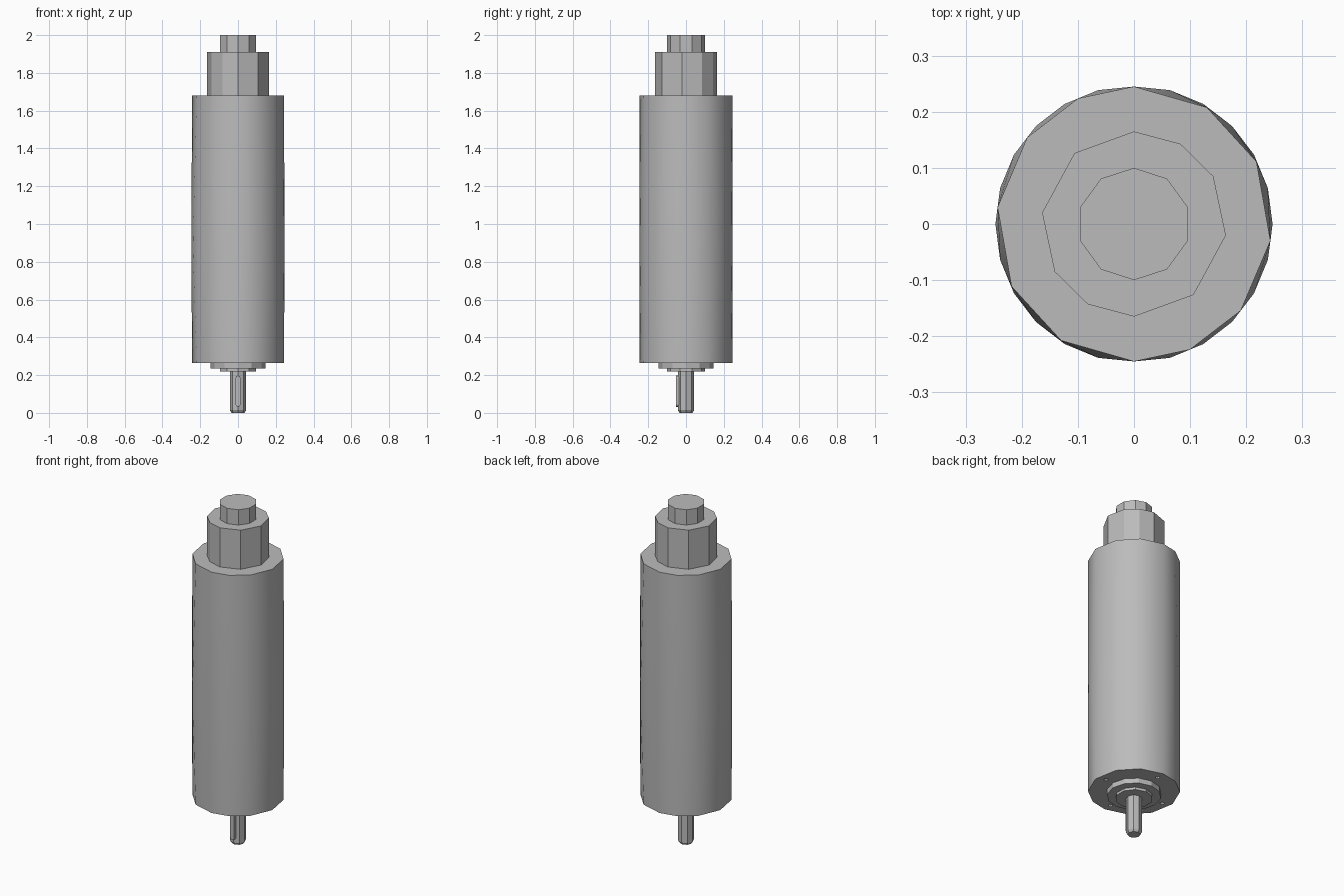
import bpy, bmesh
from math import radians, sin, cos, pi

if "Cube" in bpy.data.objects:
    bpy.data.objects.remove(bpy.data.objects["Cube"], do_unlink=True)

steel = bpy.data.materials.new("grey steel")
steel.use_nodes = True
steel.diffuse_color = (0.5, 0.5, 0.5, 1)
steel.node_tree.nodes["Principled BSDF"].inputs["Base Color"].default_value = (0.5, 0.5, 0.5, 1)


def ring(radius, z, angles):
    return [(radius * cos(radians(a)), radius * sin(radians(a)), z) for a in angles]


def even(count, start=90):
    return [start + 360 * i / count for i in range(count)]


def turned(half):
    """Complete a half list of corner angles by half a turn."""
    return half + [a - 180 for a in half]


def hull(name, points, smooth=None):
    """Convex solid through rings of points."""
    bm = bmesh.new()
    for p in points:
        bm.verts.new(p)
    bmesh.ops.convex_hull(bm, input=bm.verts[:])
    bmesh.ops.dissolve_limit(bm, angle_limit=radians(0.5), verts=bm.verts[:], edges=bm.edges[:])
    bmesh.ops.recalc_face_normals(bm, faces=bm.faces[:])
    mesh = bpy.data.meshes.new(name)
    bm.to_mesh(mesh)
    bm.free()
    mesh.materials.append(steel)
    obj = bpy.data.objects.new(name, mesh)
    bpy.context.collection.objects.link(obj)
    if smooth:
        bpy.ops.object.select_all(action="DESELECT")
        obj.select_set(True)
        bpy.context.view_layer.objects.active = obj
        bpy.ops.object.shade_smooth_by_angle(angle=radians(smooth))
    return obj


def prism(name, radius, low, high, angles):
    return hull(name, ring(radius, low, angles) + ring(radius, high, angles))


# Main housing: coarse ends with a finer ring at mid height
ends = turned([90, 58, 27, -7, -39, -66])
body = hull("housing", ring(0.245, 0.265, ends) + ring(0.247, 0.87, even(24))
            + ring(0.245, 1.68, ends), smooth=35)

# Four screw holes in the lower face
for i in range(4):
    hole = prism("screw_hole_cutter", 0.012, 0.2, 0.31, even(8))
    hole.location = (0.195 * cos(i * pi / 2), 0.195 * sin(i * pi / 2), 0)
    hole.hide_render = True
    hole.hide_set(True)
    cut = body.modifiers.new("screw_hole", "BOOLEAN")
    cut.operation = "DIFFERENCE"
    cut.object = hole

# Stepped top
prism("collar", 0.165, 1.68, 1.91, turned([90, 60, 31, -7, -50]))
prism("top_cap", 0.1, 1.91, 2.0, even(10))

# Lower flange and shoulder
prism("flange", 0.145, 0.235, 0.265, even(12))
prism("shoulder", 0.1, 0.22, 0.235, even(10))

# Drive shaft with a chamfered tip
hull("shaft", ring(0.034, 0, even(8)) + ring(0.043, 0.014, even(8))
     + ring(0.043, 0.22, even(8)))

# Round-ended key on the front of the shaft
key = []
for y in (-0.054, -0.02):
    for centre, side in ((0.045, -1), (0.185, 1)):
        for a in range(0, 181, 45):
            key.append((0.013 * cos(radians(a)), y, centre + side * 0.013 * sin(radians(a))))
hull("shaft_key", key)
